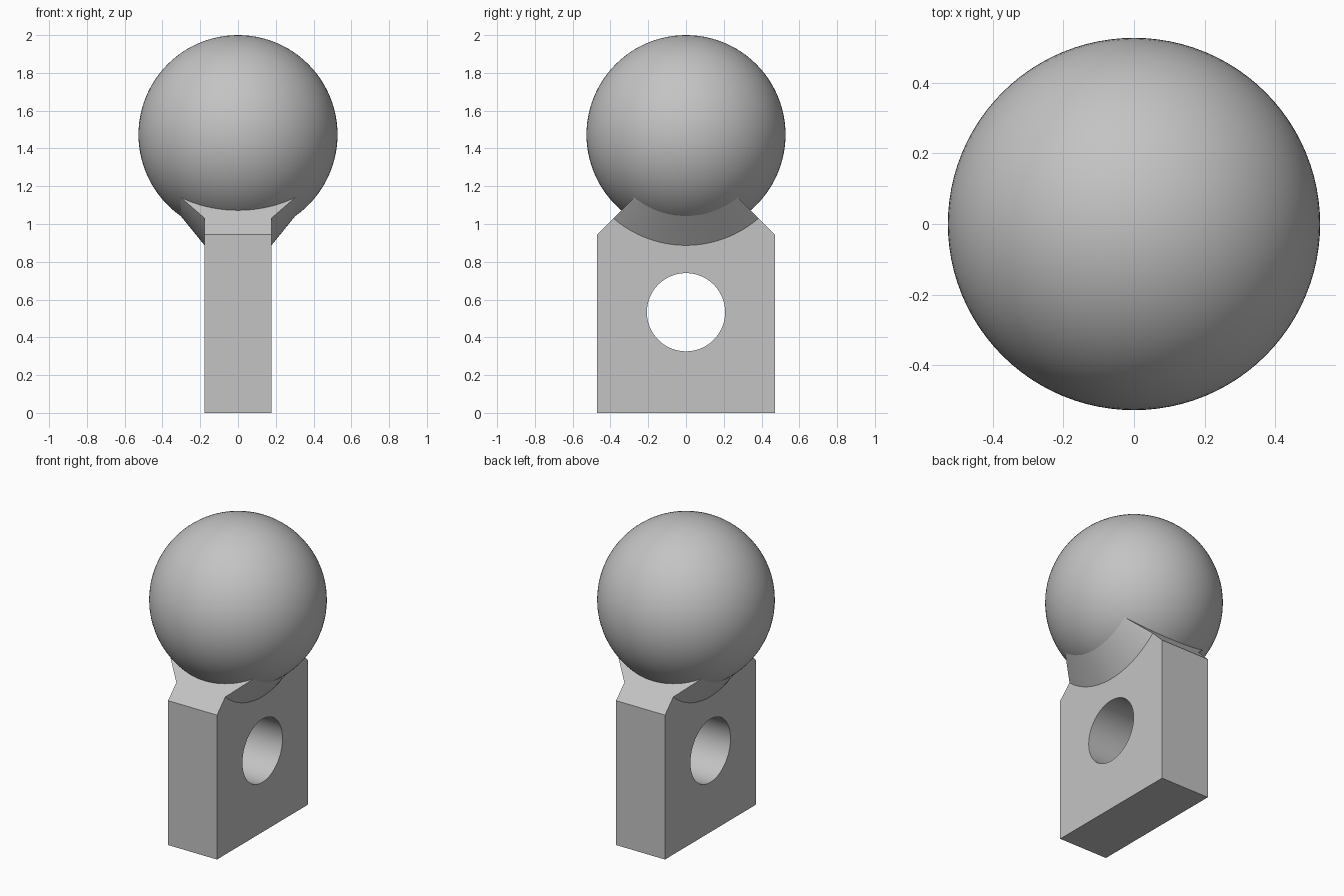
import bpy
import bmesh
from math import pi, radians

if "Cube" in bpy.data.objects:
    bpy.data.objects.remove(bpy.data.objects["Cube"], do_unlink=True)

# Main dimensions
BALL_R = 0.527
BALL_Z = 2 - BALL_R
HALF_THICK = 0.177
HALF_WIDTH = 0.47
SHOULDER_Z = 0.945
HOLE_R, HOLE_Z = 0.207, 0.533

grey = bpy.data.materials.new("plain grey")
grey.use_nodes = True
grey.diffuse_color = (0.55, 0.55, 0.55, 1)
grey.node_tree.nodes["Principled BSDF"].inputs["Base Color"].default_value = grey.diffuse_color


def add_object(name, bm):
    bmesh.ops.recalc_face_normals(bm, faces=bm.faces)
    mesh = bpy.data.meshes.new(name)
    bm.to_mesh(mesh)
    bm.free()
    mesh.materials.append(grey)
    obj = bpy.data.objects.new(name, mesh)
    bpy.context.collection.objects.link(obj)
    return obj


def prism(name, outline, half_depth):
    """Extrude a (y, z) outline symmetrically along x."""
    bm = bmesh.new()
    face = bm.faces.new([bm.verts.new((-half_depth, y, z)) for y, z in outline])
    new = bmesh.ops.extrude_face_region(bm, geom=[face])["geom"]
    moved = [v for v in new if isinstance(v, bmesh.types.BMVert)]
    bmesh.ops.translate(bm, verts=moved, vec=(2 * half_depth, 0, 0))
    return add_object(name, bm)


def lathe_x(name, profile, z, steps):
    """Spin an (x, radius) profile around an x-parallel axis at height z."""
    bm = bmesh.new()
    verts = [bm.verts.new((x, 0, z - r)) for x, r in profile]
    edges = [bm.edges.new(pair) for pair in zip(verts, verts[1:])]
    bmesh.ops.spin(bm, geom=verts + edges, cent=(0, 0, z), axis=(1, 0, 0),
                   angle=2 * pi, steps=steps, use_merge=True)
    bmesh.ops.remove_doubles(bm, verts=bm.verts, dist=1e-5)
    return add_object(name, bm)


def combine(target, tool, operation):
    mod = target.modifiers.new(operation.title(), "BOOLEAN")
    mod.operation, mod.solver, mod.object = operation, "EXACT", tool
    bpy.context.view_layer.objects.active = target
    bpy.ops.object.modifier_apply(modifier=mod.name)
    bpy.data.objects.remove(tool, do_unlink=True)


def smooth(obj):
    bpy.ops.object.select_all(action="DESELECT")
    obj.select_set(True)
    bpy.context.view_layer.objects.active = obj
    bpy.ops.object.shade_smooth_by_angle(angle=radians(25))


# Upright slab, oversized before trimming
slab = prism("mounting_plate", [(-0.6, -0.1), (0.6, -0.1), (0.6, 1.42), (-0.6, 1.42)], HALF_THICK)

# Conical flares that carry the plate out to the ball on both sides
slope = 1.23
tip_x = 0.33
wide = 0.586 + HALF_THICK * slope
tip = wide - tip_x * slope
flare = lathe_x("ball_flare", [(-tip_x, 0), (-tip_x, tip), (0, wide), (tip_x, tip), (tip_x, 0)],
                BALL_Z, 128)
combine(slab, flare, "UNION")

# Trim to the sloped-shoulder outline
peak = SHOULDER_Z + HALF_WIDTH
outline = prism("shoulder_outline", [(-HALF_WIDTH, 0), (HALF_WIDTH, 0), (HALF_WIDTH, SHOULDER_Z),
                                     (0, peak), (-HALF_WIDTH, SHOULDER_Z)], 0.7)
combine(slab, outline, "INTERSECT")

# Cross hole
hole = lathe_x("hole_cutter", [(-1, 0), (-1, HOLE_R), (1, HOLE_R), (1, 0)], HOLE_Z, 96)
combine(slab, hole, "DIFFERENCE")
smooth(slab)

# Ball on top
bm = bmesh.new()
bmesh.ops.create_uvsphere(bm, u_segments=96, v_segments=48, radius=BALL_R)
bmesh.ops.translate(bm, verts=bm.verts, vec=(0, 0, BALL_Z))
smooth(add_object("ball", bm))
